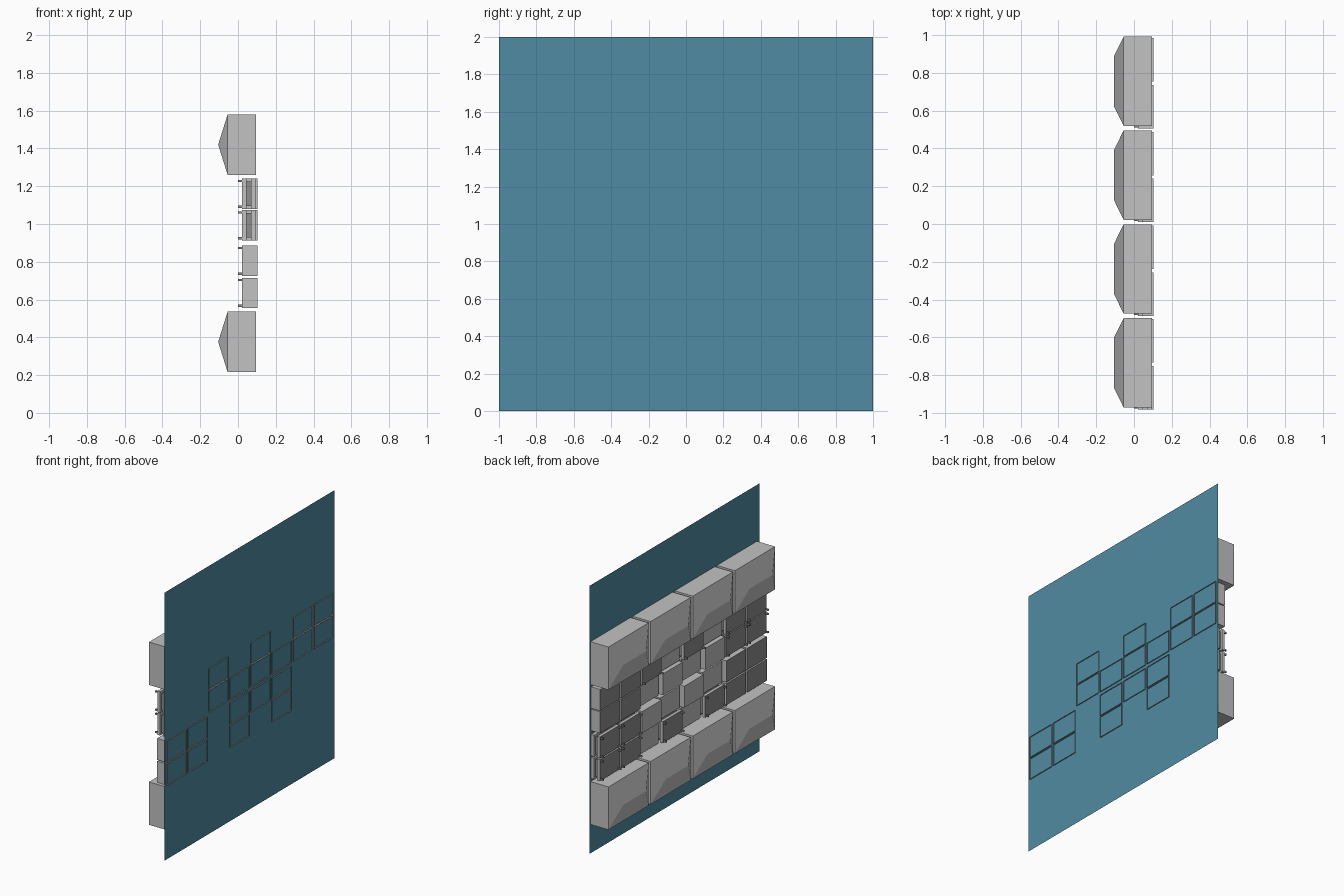
import bpy
import bmesh

cube = bpy.data.objects.get("Cube")
if cube:
    bpy.data.objects.remove(cube, do_unlink=True)


def material(name, rgb):
    mat = bpy.data.materials.new(name)
    mat.use_nodes = True
    mat.diffuse_color = (*rgb, 1)
    mat.node_tree.nodes["Principled BSDF"].inputs["Base Color"].default_value = (*rgb, 1)
    return mat


TEAL = material("teal", (0.08, 0.26, 0.36))
LIGHT = material("light_grey", (0.54, 0.54, 0.54))
DARK = material("dark_grey", (0.27, 0.27, 0.27))


def finish(name, bm, mats):
    mesh = bpy.data.meshes.new(name)
    bm.to_mesh(mesh)
    bm.free()
    for mat in mats:
        mesh.materials.append(mat)
    obj = bpy.data.objects.new(name, mesh)
    bpy.context.collection.objects.link(obj)
    return obj


def add_box(bm, x0, x1, y, z, width, height, mat=0):
    """Box spanning x0..x1, centred on y and z; returns its faces."""
    verts = bmesh.ops.create_cube(bm, size=1)["verts"]
    for v in verts:
        v.co = ((x0 + x1) / 2 + v.co.x * (x1 - x0), y + v.co.y * width, z + v.co.z * height)
    faces = list({f for v in verts for f in v.link_faces})
    for f in faces:
        f.material_index = mat
    return faces


def facing(faces, sign):
    return max(faces, key=lambda f: sign * f.calc_center_median().x)


# Thin wall panel
bm = bmesh.new()
corners = [(-1, 0), (1, 0), (1, 2), (-1, 2)]
bm.faces.new([bm.verts.new((0.095, y, z)) for y, z in corners])
finish("wall_panel", bm, [TEAL])


# Large stones with a hipped face
def hipped_stone(name, y, z):
    bm = bmesh.new()
    faces = add_box(bm, -0.055, 0.094, y, z, 0.473, 0.32)
    front = facing(faces, -1)
    cap = bmesh.ops.extrude_discrete_faces(bm, faces=[front])["faces"][0]
    for v in cap.verts:
        v.co.x = -0.105
        v.co.y = y + (v.co.y - y) * 0.57
        v.co.z = z
    bmesh.ops.remove_doubles(bm, verts=bm.verts, dist=0.0005)
    bmesh.ops.recalc_face_normals(bm, faces=bm.faces)
    finish(name, bm, [LIGHT])


for row, z in (("lower", 0.376), ("upper", 1.42)):
    for i in range(4):
        hipped_stone(f"{row}_stone_{i + 1}", -0.735 + 0.497 * i, z)


# Plain tile: box open at the panel, its rim just passing through
def plain_tile(name, y, z, front, rim, dark_face):
    bm = bmesh.new()
    faces = add_box(bm, front, rim, y, z, 0.23, 0.16)
    facing(faces, -1).material_index = int(dark_face)
    bmesh.ops.delete(bm, geom=[facing(faces, 1)], context="FACES")
    finish(name, bm, [LIGHT, DARK])


# Layered tile: base slab, narrow core, dark face plate and corner pins
def layered_tile(name, y, z):
    bm = bmesh.new()
    add_box(bm, 0.07, 0.094, y, z, 0.23, 0.16)
    add_box(bm, 0.045, 0.07, y, z, 0.2, 0.13, 1)
    plate = add_box(bm, 0.022, 0.045, y, z, 0.23, 0.16)
    facing(plate, -1).material_index = 1
    for sy in (-1, 1):
        for sz in (-1, 1):
            add_box(bm, 0, 0.022, y + sy * 0.105, z + sz * 0.068, 0.01, 0.012, 1)
    finish(name, bm, [LIGHT, DARK])


# Tile band: L is layered, P is plain, R is plain but short of the panel
layout = ["LLPLPLPP", "LLPPPPPP", "PPRPPPLL", "PPLPLPLL"]
heights = [1.16, 0.993, 0.805, 0.635]
for r, (kinds, z) in enumerate(zip(layout, heights)):
    for c, kind in enumerate(kinds):
        y = -0.867 + 0.248 * c
        name = f"tile_row{r + 1}_column{c + 1}"
        if kind == "L":
            layered_tile(name, y, z)
        else:
            outer = c in (0, 1, 6, 7)
            recessed = not outer and (r + c) % 2 == 0
            plain_tile(name, y, z, 0.045 if recessed else 0.02,
                       0.094 if kind == "R" else 0.102, outer)
